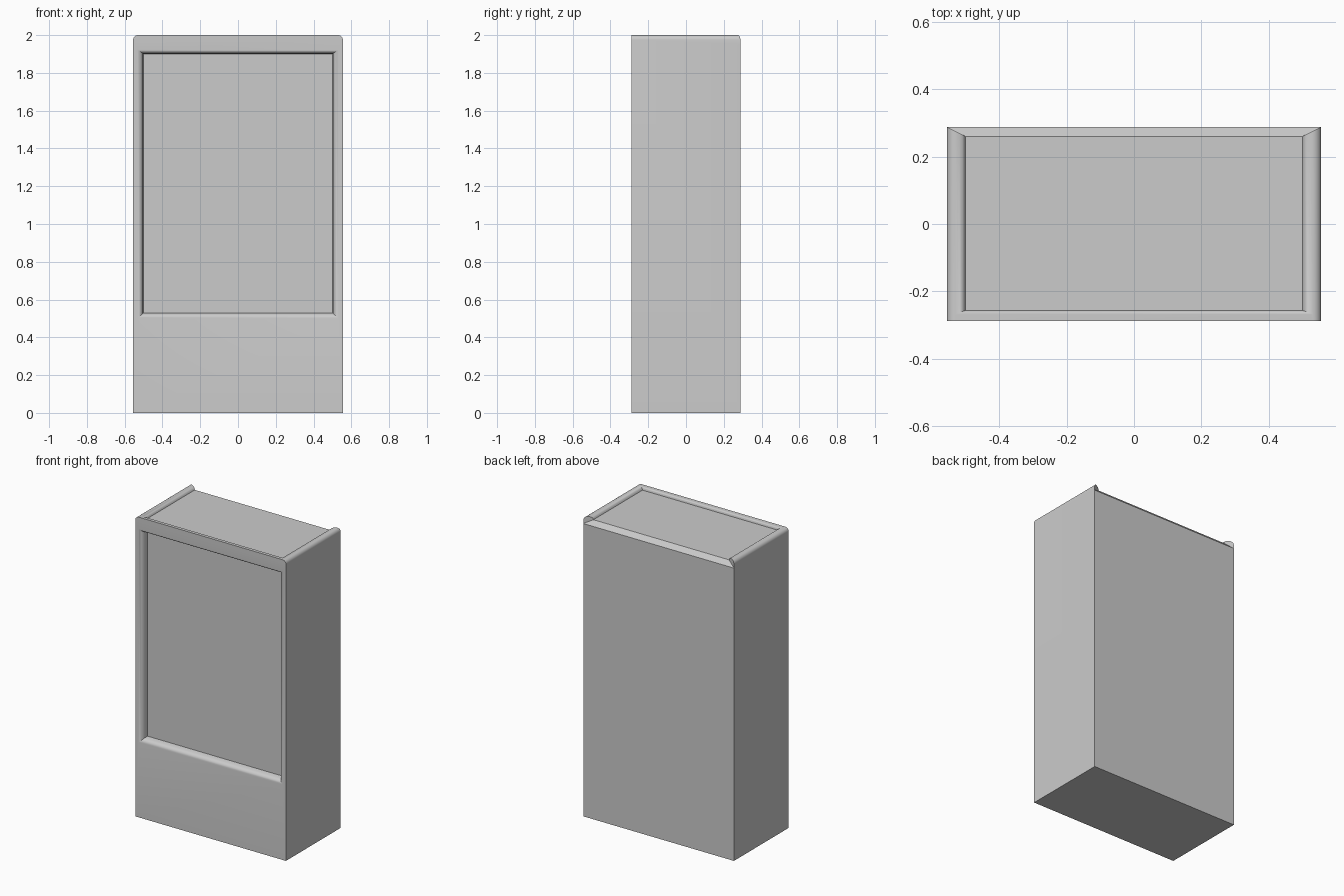
import bpy, bmesh, math

if "Cube" in bpy.data.objects:
    bpy.data.objects.remove(bpy.data.objects["Cube"])

HX, HY, H = 0.555, 0.288, 2.0   # half width, half depth, height

grey = bpy.data.materials.new("light grey")
grey.use_nodes = True
grey.diffuse_color = (0.6, 0.6, 0.6, 1)
grey.node_tree.nodes["Principled BSDF"].inputs["Base Color"].default_value = grey.diffuse_color


def loft(name, loops):
    """Closed solid through a list of matching point loops."""
    bm = bmesh.new()
    rings = [[bm.verts.new(p) for p in loop] for loop in loops]
    for a, b in zip(rings, rings[1:]):
        for i in range(len(a)):
            j = (i + 1) % len(a)
            bm.faces.new((a[i], a[j], b[j], b[i]))
    bm.faces.new(rings[0])
    bm.faces.new(rings[-1])
    bmesh.ops.recalc_face_normals(bm, faces=bm.faces)
    mesh = bpy.data.meshes.new(name)
    bm.to_mesh(mesh)
    bm.free()
    obj = bpy.data.objects.new(name, mesh)
    bpy.context.collection.objects.link(obj)
    mesh.materials.append(grey)
    return obj


def rect(x, v0, v1):
    return [(-x, v0), (x, v0), (x, v1), (-x, v1)]


# Rounded lip, as (outward offset, fraction of depth)
LIP = [(0.03, -1.0), (0.03, 0.0), (0.024, 0.03), (0.016, 0.11),
       (0.009, 0.25), (0.004, 0.45), (0.0, 1.0)]

# Cabinet body: front outline with rounded upper corners
r = 0.025
arc = [(HX - r + r * math.cos(a), H - r + r * math.sin(a))
       for a in (math.radians(15 * i) for i in range(7))]
outline = [(-HX, 0), (HX, 0)] + arc + [(-x, z) for x, z in reversed(arc)]
body = loft("cabinet_body", [[(x, y, z) for x, z in outline] for y in (-HY, HY)])

# Front panel recess
front = loft("front_recess_cutter", [
    [(x, -HY + 0.05 * d, z) for x, z in rect(0.5 + o, 0.53 - o, 1.9 + o * 0.7)]
    for o, d in LIP])

# Top tray, open towards the back
FLOOR = 1.98
tray = loft("top_tray_cutter", [
    [(x, y, H - (H - FLOOR) * d) for x, y in rect(0.5 + o, -0.256 - o * 0.4, 0.4)]
    for o, d in LIP])

# Sloping back edge with mitred rail ends
slope = [(-0.5, 0.26, FLOOR), (0.5, 0.26, FLOOR),
         (0.575, 0.298, 1.94), (-0.575, 0.298, 1.94)]
back = loft("back_slope_cutter", [slope, [(x, y, 2.1) for x, y, z in slope]])

cutters = [front, tray, back]
for c in cutters:
    c.hide_render = True
    mod = body.modifiers.new(c.name, "BOOLEAN")
    mod.operation = "DIFFERENCE"
    mod.solver = "EXACT"
    mod.object = c

# Bake the cuts, then drop the cutters
graph = bpy.context.evaluated_depsgraph_get()
body.data = bpy.data.meshes.new_from_object(body.evaluated_get(graph))
body.modifiers.clear()
for c in cutters:
    bpy.data.objects.remove(c)

bpy.ops.object.select_all(action="DESELECT")
body.select_set(True)
bpy.context.view_layer.objects.active = body
bpy.ops.object.shade_smooth_by_angle(angle=math.radians(35))
